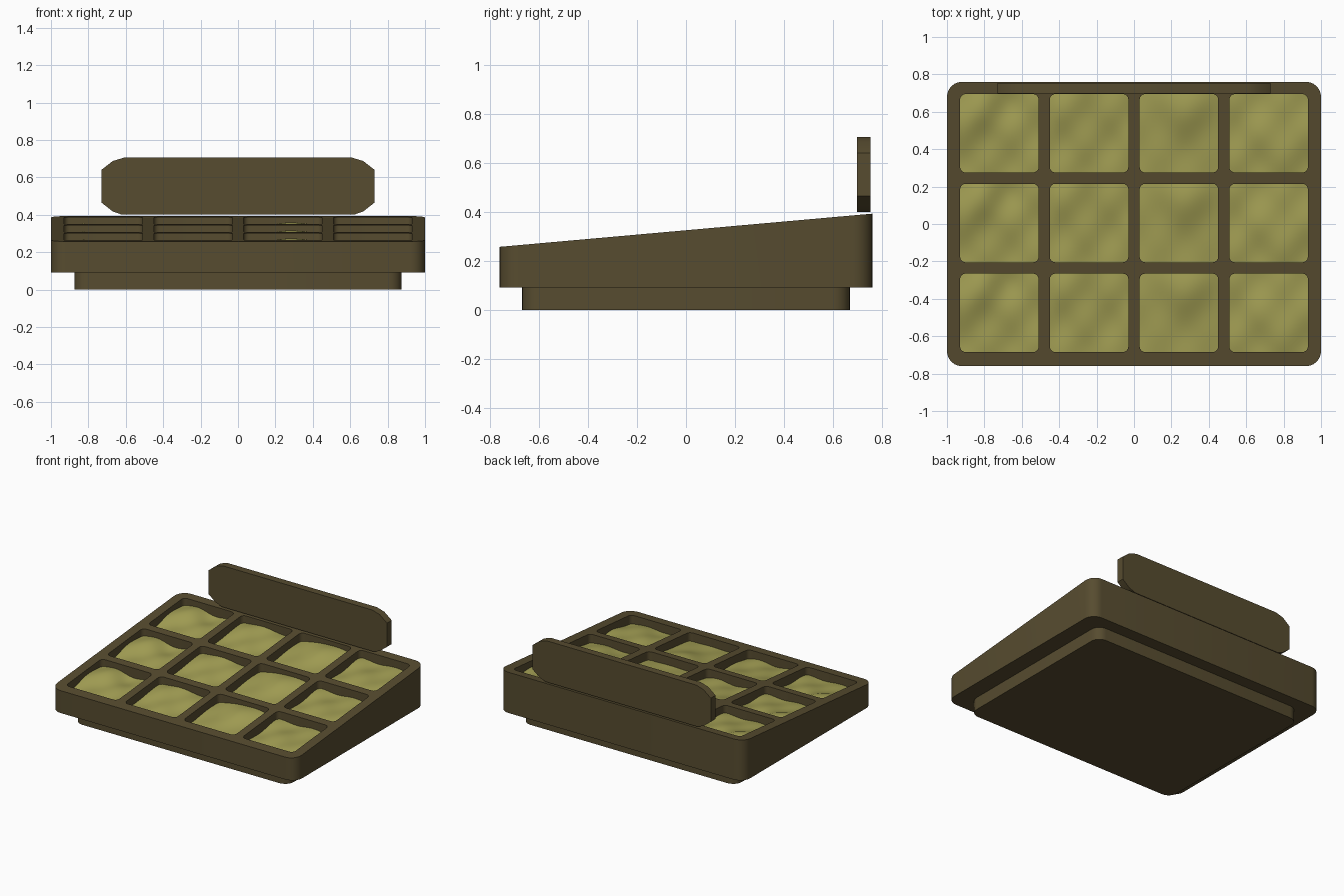
import bpy, bmesh
from math import sin, cos, pi, exp

if "Cube" in bpy.data.objects:
    bpy.data.objects.remove(bpy.data.objects["Cube"])

SLOPE = 0.089
def rim(y):
    return 0.325 + SLOPE * y

def material(name, rgb):
    m = bpy.data.materials.new(name)
    m.diffuse_color = (*rgb, 1)
    m.use_nodes = True
    m.node_tree.nodes["Principled BSDF"].inputs["Base Color"].default_value = m.diffuse_color
    return m

wood = material("dark_wood", (0.095, 0.072, 0.029))
food = material("olive_filling", (0.37, 0.35, 0.09))

def finish(name, bm, mat):
    bmesh.ops.recalc_face_normals(bm, faces=bm.faces)
    me = bpy.data.meshes.new(name)
    bm.to_mesh(me)
    bm.free()
    me.materials.append(mat)
    ob = bpy.data.objects.new(name, me)
    bpy.context.collection.objects.link(ob)
    return ob

def smooth(ob, angle=0.6):
    bpy.ops.object.select_all(action='DESELECT')
    ob.select_set(True)
    bpy.context.view_layer.objects.active = ob
    bpy.ops.object.shade_smooth_by_angle(angle=angle)

def rounded_rect(cx, cy, hx, hy, r, seg=6):
    pts = []
    for k, (sx, sy) in enumerate(((1, 1), (-1, 1), (-1, -1), (1, -1))):
        for i in range(seg + 1):
            a = (k + i / seg) * pi / 2
            pts.append((cx + sx * (hx - r) + r * cos(a), cy + sy * (hy - r) + r * sin(a)))
    return pts

def prism(bm, low, high):
    a = [bm.verts.new(p) for p in low]
    b = [bm.verts.new(p) for p in high]
    bm.faces.new(a[::-1])
    bm.faces.new(b)
    for i in range(len(a)):
        j = (i + 1) % len(a)
        bm.faces.new((a[i], a[j], b[j], b[i]))

# Plinth
bm = bmesh.new()
o = rounded_rect(0, 0, 0.875, 0.668, 0.07)
prism(bm, [(x, y, 0) for x, y in o], [(x, y, 0.092) for x, y in o])
smooth(finish("base_plinth", bm, wood))

# Sloping tray body
bm = bmesh.new()
o = rounded_rect(0, 0, 1.0, 0.76, 0.08)
prism(bm, [(x, y, 0.092) for x, y in o], [(x, y, rim(y)) for x, y in o])
tray = finish("tray", bm, wood)

# Pocket cutters, 4 x 3
H = 0.21
cells = [(c, -0.72 + 0.48 * c, -0.475 + 0.48 * r) for r in range(3) for c in range(4)]
bm = bmesh.new()
for _, cx, cy in cells:
    o = rounded_rect(cx, cy, H, H, 0.03, 4)
    prism(bm, [(x, y, rim(y) - 0.13) for x, y in o], [(x, y, rim(y) + 0.1) for x, y in o])
cutter = finish("pocket_cutter", bm, wood)
bpy.context.view_layer.objects.active = tray
mod = tray.modifiers.new("pockets", 'BOOLEAN')
mod.operation, mod.solver, mod.object = 'DIFFERENCE', 'EXACT', cutter
bpy.ops.object.modifier_apply(modifier=mod.name)
bpy.data.objects.remove(cutter)
smooth(tray)

# Wavy filling in every pocket
def bump(u, v, a, b, s):
    return exp(-((u - a) ** 2 + (v - b) ** 2) / s)

def wave(c, u, v):
    ripple = 0.008 * sin(5 * u + 2 * c) * cos(4 * v + c)
    if c == 0:
        return ripple + 0.035 * bump(u, v, -0.6, 0.5, 0.4) - 0.015 * bump(u, v, 0.1, 0.7, 0.2)
    if c == 1:
        return ripple + 0.02 * bump(u, v, -0.3, 0.8, 0.5)
    if c == 2:
        return ripple * 0.5 + 0.04 * bump(u, v, 0.2, 0.7, 0.5)
    return ripple + 0.02 * bump(u, v, 0.3, -0.2, 0.5)

N = 20
for n, (c, cx, cy) in enumerate(cells):
    bm = bmesh.new()
    bmesh.ops.create_grid(bm, x_segments=N, y_segments=N, size=1)
    for p in bm.verts:
        u, v = p.co.x, p.co.y
        y = cy + v * H
        p.co = (cx + u * H, y, rim(y) - 0.062 + wave(c, u, v))
    smooth(finish(f"filling_{n + 1}", bm, food), pi)

# Upright back board with rounded ends
half = [(0.62, 0.40), (0.67, 0.418), (0.73, 0.465), (0.73, 0.64), (0.67, 0.687), (0.61, 0.705)]
prof = half + [(-x, z) for x, z in reversed(half)]
bm = bmesh.new()
prism(bm, [(x, 0.698, z) for x, z in prof], [(x, 0.753, z) for x, z in prof])
smooth(finish("back_board", bm, wood), 0.5)
